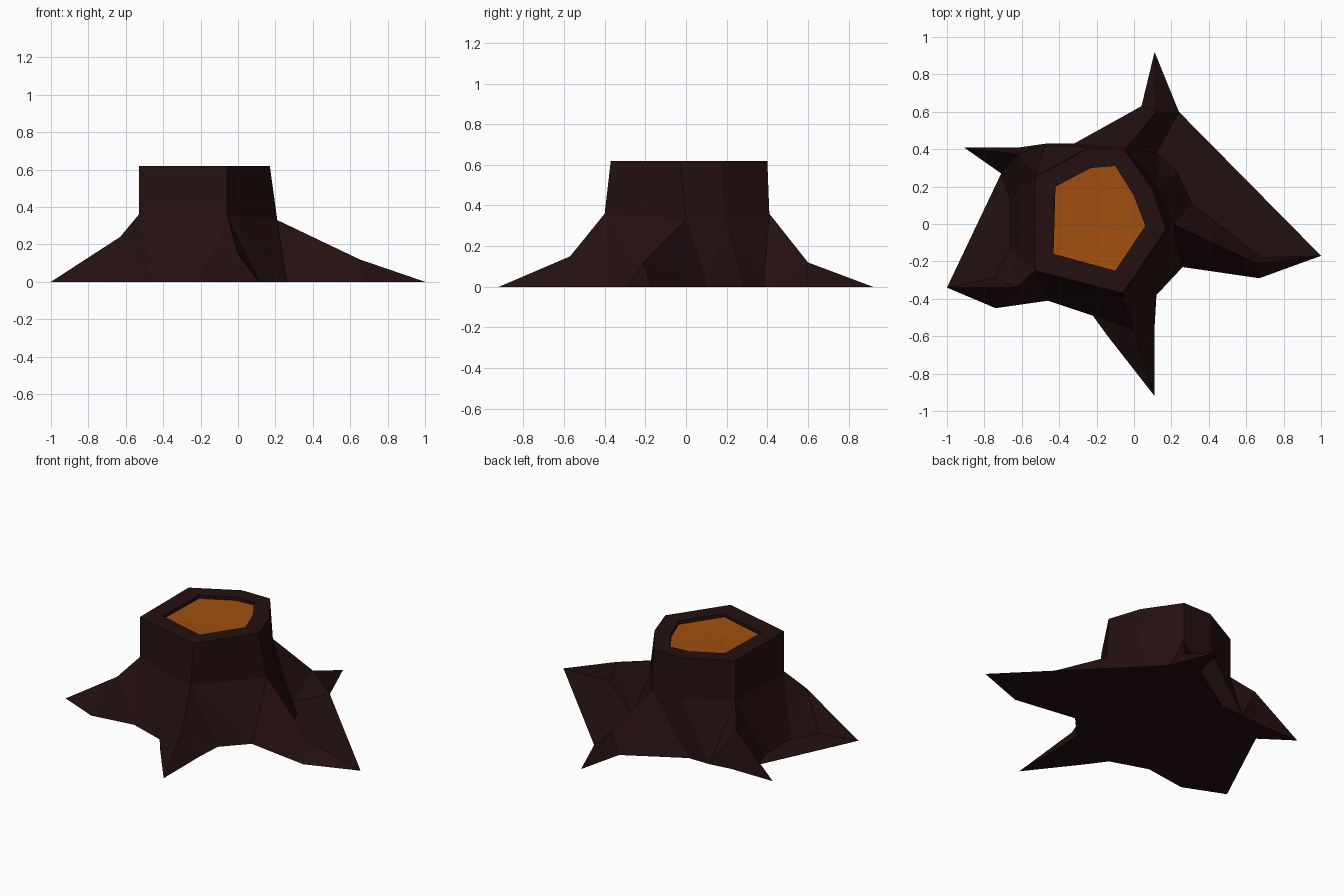
import bpy
import bmesh
from mathutils import Vector

cube = bpy.data.objects.get("Cube")
if cube:
    bpy.data.objects.remove(cube, do_unlink=True)


def make_material(name, color):
    mat = bpy.data.materials.new(name)
    mat.use_nodes = True
    mat.diffuse_color = (*color, 1)
    mat.node_tree.nodes["Principled BSDF"].inputs["Base Color"].default_value = (*color, 1)
    return mat


bark = make_material("dark bark", (0.018, 0.005, 0.005))
wood = make_material("orange wood", (0.35, 0.078, 0.005))


def finish(bm, name, mat):
    bmesh.ops.recalc_face_normals(bm, faces=bm.faces)
    mesh = bpy.data.meshes.new(name)
    bm.to_mesh(mesh)
    bm.free()
    mesh.materials.append(mat)
    obj = bpy.data.objects.new(name, mesh)
    bpy.context.collection.objects.link(obj)
    return obj


def add_ring(bm, points, z):
    return [bm.verts.new((x, y, z)) for x, y in points]


def bridge(bm, a, b):
    for i in range(len(a)):
        j = (i + 1) % len(a)
        bm.faces.new((a[i], a[j], b[j], b[i]))


def zip_strip(bm, low, high):
    """Triangulate between two chains, taking the shorter diagonal."""
    i = j = 0
    while i < len(low) - 1 or j < len(high) - 1:
        step_low = j == len(high) - 1
        if not step_low and i < len(low) - 1:
            step_low = ((low[i + 1].co - high[j].co).length
                        < (high[j + 1].co - low[i].co).length)
        if step_low:
            bm.faces.new((low[i], low[i + 1], high[j]))
            i += 1
        else:
            bm.faces.new((low[i], high[j + 1], high[j]))
            j += 1


# Trunk cross-sections, counterclockwise from the front right corner
rim = [(-.53, -.25), (-.06, -.37), (.17, -.03), (.10, .18), (-.05, .40), (-.25, .40), (-.53, .25)]
waist = [(-.53, -.25), (-.06, -.40), (.21, 0), (.13, .19), (-.04, .41), (-.25, .41), (-.53, .25)]
inner = [(-.43, -.16), (-.10, -.25), (.06, -.01), (0, .15), (-.10, .31), (-.23, .30), (-.42, .20)]

# Roots: waist corner, ridge point, tip, then the ground outline to the next root
roots = [
    (0, (-.63, -.34, .24), (-1, -.34),
     [(-.74, -.45), (-.46, -.41), (-.22, -.49), (-.14, -.60)]),
    (1, (0, -.57, .15), (.11, -.92),
     [(.11, -.55), (.12, -.38), (.26, -.23), (.67, -.29)]),
    (2, (.65, -.21, .12), (1, -.17),
     [(.68, -.18), (.31, .11), (.23, .28), (.12, .38), (.24, .60)]),
    (4, (.12, .60, .12), (.11, .92),
     [(.04, .63), (-.32, .43), (-.47, .43), (-.61, .41)]),
    (6, (-.62, .37, .24), (-.91, .41),
     [(-.71, .27), (-.66, .13), (-.66, -.13), (-.75, -.29)]),
]

# Stump: trunk, rim, recess wall and roots in one shell
bm = bmesh.new()
mid = add_ring(bm, waist, .36)
mid[2].co.z = mid[3].co.z = .33
top = add_ring(bm, rim, .62)
lip = add_ring(bm, inner, .62)
recess = add_ring(bm, inner, .585)
bridge(bm, mid, top)
bridge(bm, top, lip)
bridge(bm, lip, recess)
bm.faces.new(recess)

ridges = [bm.verts.new(r[1]) for r in roots]
ground = [add_ring(bm, [r[2]] + r[3], 0) for r in roots]
for k, root in enumerate(roots):
    n = (k + 1) % len(roots)
    end = roots[n][0] or len(mid)
    span = [mid[i % len(mid)] for i in range(root[0], end + 1)]
    zip_strip(bm, ground[k] + [ground[n][0]], [ridges[k]] + span + [ridges[n]])
base = bm.faces.new([v for part in ground for v in part])
bmesh.ops.triangulate(bm, faces=[base])
finish(bm, "stump", bark)

# Cut wood: shallow dished fan inside the rim
bm = bmesh.new()
edge = add_ring(bm, inner, .598)
centre = bm.verts.new((-.24, -.06, .588))
for i in range(len(edge)):
    bm.faces.new((edge[i], edge[(i + 1) % len(edge)], centre))
cut = finish(bm, "cut_wood", wood)
if cut.data.polygons[0].normal.z < 0:
    cut.data.flip_normals()
